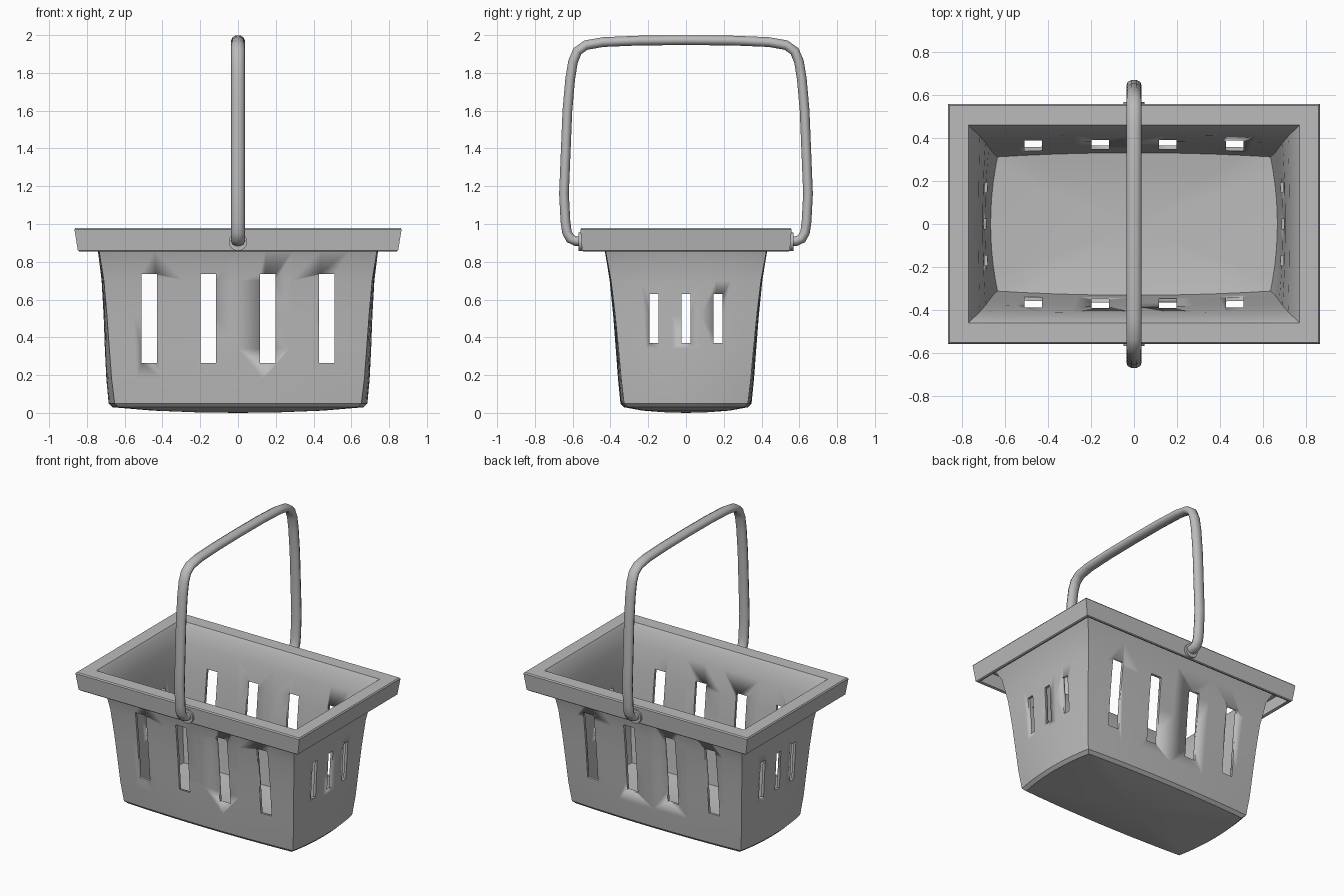
import bpy, bmesh, math
from mathutils import Vector

if "Cube" in bpy.data.objects:
    bpy.data.objects.remove(bpy.data.objects["Cube"])

grey = bpy.data.materials.new("grey_plastic")
grey.diffuse_color = (0.5, 0.5, 0.5, 1)
grey.use_nodes = True
grey.node_tree.nodes["Principled BSDF"].inputs["Base Color"].default_value = grey.diffuse_color


def make_object(name, bm, angle=35):
    bmesh.ops.recalc_face_normals(bm, faces=bm.faces)
    me = bpy.data.meshes.new(name)
    bm.to_mesh(me)
    bm.free()
    ob = bpy.data.objects.new(name, me)
    bpy.context.collection.objects.link(ob)
    me.materials.append(grey)
    bpy.ops.object.select_all(action='DESELECT')
    bpy.context.view_layer.objects.active = ob
    ob.select_set(True)
    bpy.ops.object.shade_smooth_by_angle(angle=math.radians(angle))
    return ob


def bridge(bm, a, b):
    n = len(a)
    for i in range(n):
        bm.faces.new((a[i], a[(i + 1) % n], b[(i + 1) % n], b[i]))


SEG = 10


def ring(bm, hx, hy, z, bulge):
    """Rectangle with sides that bow outwards; hx, hy are mid-side extents."""
    cx, cy = hx - bulge, hy - bulge * 0.6
    corners = [(-cx, -cy), (cx, -cy), (cx, cy), (-cx, cy)]
    out = []
    for k in range(4):
        a, b = Vector(corners[k]), Vector(corners[(k + 1) % 4])
        d = (b - a).normalized()
        amount = bulge * 0.6 if k % 2 == 0 else bulge
        for i in range(SEG):
            t = i / SEG
            p = a.lerp(b, t) + Vector((d.y, -d.x)) * amount * 4 * t * (1 - t)
            out.append(bm.verts.new((p.x, p.y, z)))
    return out


# basket: closed shell, from underside up the outer wall, over the rim, down inside
wall = [(.685, .347, .05, .032), (.697, .360, .18, .028), (.705, .372, .34, .024),
        (.712, .386, .52, .018), (.722, .404, .70, .012), (.742, .430, .86, .006)]
T = .018
sections = [(.22, .11, .003, .010), (.45, .23, .012, .022), (.665, .328, .030, .032)]
sections += wall
sections += [(.785, .475, .96, 0), (.845, .540, .96, 0), (.825, .530, .86, 0),
             (.840, .545, .855, 0), (.848, .550, .86, 0), (.866, .559, .972, 0),
             (.860, .553, .98, 0), (.772, .462, .98, 0), (.755, .445, .955, 0)]
sections += [(x - T, y - T, z, b) for x, y, z, b in reversed(wall[1:])]
sections += [(.668, .332, .075, .032), (.45, .22, .058, .022), (.22, .11, .05, .01)]

bm = bmesh.new()
rings = [ring(bm, *s) for s in sections]
for a, b in zip(rings, rings[1:]):
    bridge(bm, a, b)
for r, z in ((rings[0], 0), (rings[-1], .048)):
    c = bm.verts.new((0, 0, z))
    for i in range(len(r)):
        bm.faces.new((r[i], r[(i + 1) % len(r)], c))
basket = make_object("basket", bm, 30)

# slot cutters through both pairs of walls
bm = bmesh.new()


def slot(x, y, z, sx, sy, sz):
    vs = bmesh.ops.create_cube(bm, size=1)['verts']
    for v in vs:
        v.co = Vector((x + v.co.x * sx, y + v.co.y * sy, z + v.co.z * sz))


for side in (-1, 1):
    for x in (-.47, -.157, .157, .47):
        slot(x, side * .39, .50, .082, .3, .47)
    for y in (-.17, 0, .17):
        slot(side * .71, y, .50, .2, .048, .26)
cutter = make_object("slot_cutter", bm)
cutter.hide_render = True
mod = basket.modifiers.new("slots", 'BOOLEAN')
mod.operation = 'DIFFERENCE'
mod.solver = 'EXACT'
mod.object = cutter
bpy.context.view_layer.objects.active = basket
bpy.ops.object.modifier_apply(modifier=mod.name)
bpy.data.objects.remove(cutter, do_unlink=True)

# handle: oval tube swept along a mirrored arch
half = [(.545, .908), (.585, .910), (.612, .922), (.630, .955), (.638, 1.01), (.646, 1.16),
        (.637, 1.38), (.628, 1.60), (.613, 1.77), (.598, 1.86), (.575, 1.915),
        (.530, 1.947), (.44, 1.963), (.25, 1.971), (0, 1.973)]
path = half + [(-y, z) for y, z in reversed(half[:-1])]
bm = bmesh.new()
prev = None
first = None
for i, p in enumerate(path):
    a, b = Vector(path[max(i - 1, 0)]), Vector(path[min(i + 1, len(path) - 1)])
    d = (b - a).normalized()
    n = Vector((-d.y, d.x))
    loop = []
    for k in range(10):
        t = math.tau * k / 10
        q = Vector(p) + n * .027 * math.sin(t)
        loop.append(bm.verts.new((.036 * math.cos(t), q.x, q.y)))
    if prev:
        bridge(bm, prev, loop)
    else:
        first = loop
    prev = loop
bm.faces.new(first)
bm.faces.new(prev)
make_object("handle", bm, 50)

# round pivot bosses where the handle meets the rim
for name, side in (("front_pivot", -1), ("back_pivot", 1)):
    bm = bmesh.new()
    bmesh.ops.create_cone(bm, cap_ends=True, segments=16, radius1=.048, radius2=.048, depth=.03)
    for v in bm.verts:
        v.co = Vector((v.co.x, side * .553 + v.co.z, .906 + v.co.y))
    make_object(name, bm)
